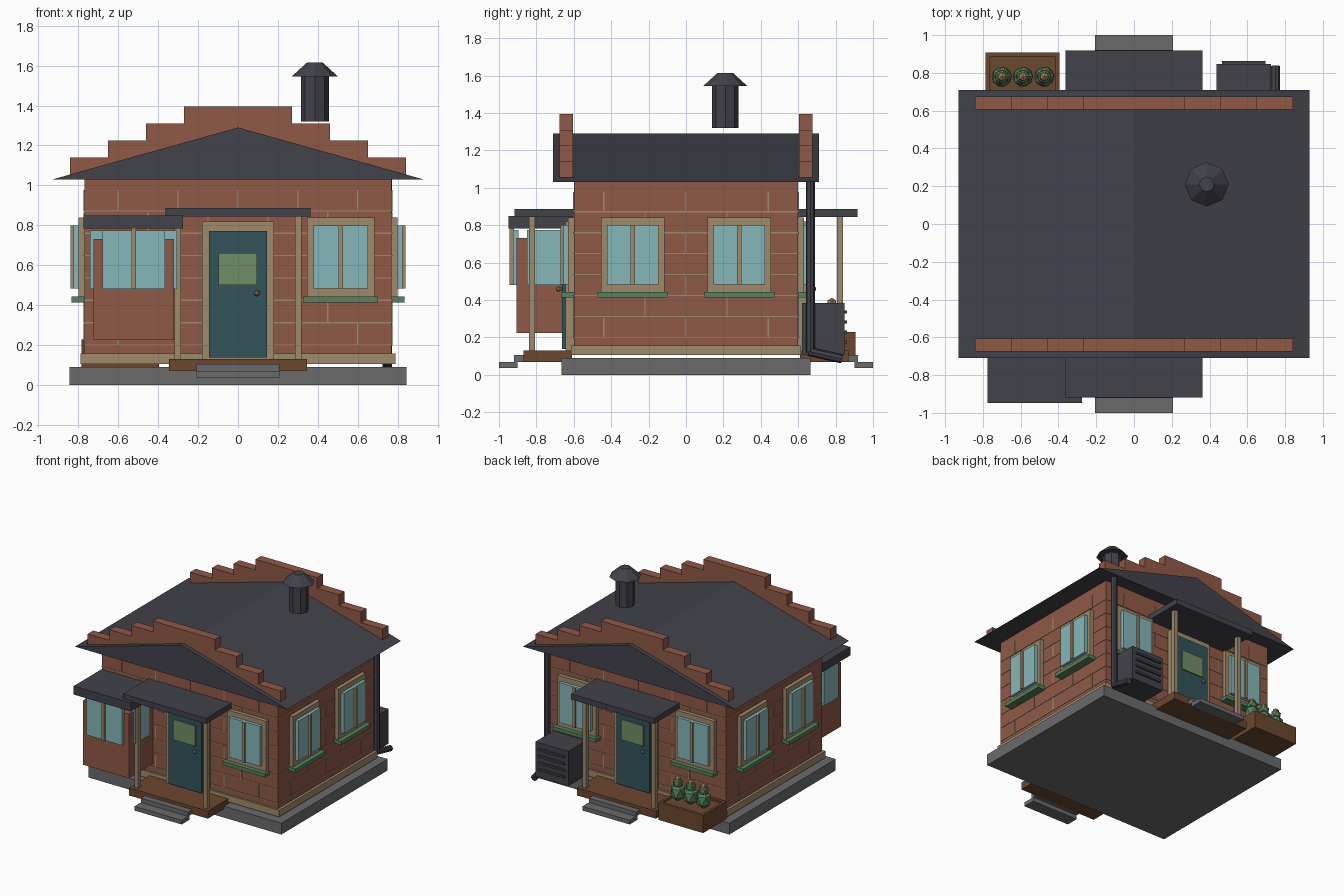
import bpy, bmesh, math
from mathutils import Matrix, Vector

if "Cube" in bpy.data.objects:
    bpy.data.objects.remove(bpy.data.objects["Cube"])

def material(name, r, g, b):
    m = bpy.data.materials.new(name)
    m.diffuse_color = (r, g, b, 1)
    m.use_nodes = True
    m.node_tree.nodes["Principled BSDF"].inputs["Base Color"].default_value = m.diffuse_color
    return m

BRICK = material("brick red", 0.28, 0.10, 0.063)
SLATE = material("dark slate", 0.054, 0.054, 0.07)
STONE = material("grey stone", 0.145, 0.147, 0.152)
WOOD = material("brown wood", 0.15, 0.065, 0.028)
TAN = material("tan trim", 0.35, 0.26, 0.155)
TEAL = material("teal door", 0.032, 0.09, 0.105)
GLASS = material("blue glass", 0.24, 0.47, 0.49)
GREEN = material("leaf green", 0.095, 0.22, 0.11)
OLIVE = material("olive pane", 0.165, 0.275, 0.135)
COPPER = material("copper", 0.43, 0.22, 0.10)

def finish(name, bm, mat, angle=0):
    bm.transform(Matrix.Rotation(math.radians(angle), 4, 'Z'))
    bmesh.ops.recalc_face_normals(bm, faces=bm.faces)
    me = bpy.data.meshes.new(name)
    bm.to_mesh(me)
    bm.free()
    me.materials.append(mat)
    ob = bpy.data.objects.new(name, me)
    bpy.context.collection.objects.link(ob)
    return ob

def boxes(name, mat, items, angle=0):
    """items: (x0, x1, y0, y1, z0, z1); turned about z by angle."""
    bm = bmesh.new()
    for x0, x1, y0, y1, z0, z1 in items:
        m = Matrix.Translation(((x0 + x1) / 2, (y0 + y1) / 2, (z0 + z1) / 2)) \
            @ Matrix.Diagonal((x1 - x0, y1 - y0, z1 - z0, 1))
        bmesh.ops.create_cube(bm, size=1, matrix=m)
    return finish(name, bm, mat, angle)

def tube(name, mat, a, b, r1, r2, sides=8):
    a, b = Vector(a), Vector(b)
    d = b - a
    bm = bmesh.new()
    m = Matrix.Translation((a + b) / 2) @ d.to_track_quat('Z', 'Y').to_matrix().to_4x4()
    bmesh.ops.create_cone(bm, cap_ends=True, segments=sides, radius1=r1, radius2=r2,
                          depth=d.length, matrix=m)
    return finish(name, bm, mat)

def ball(name, mat, c, r, sz=1, angle=0, sub=1):
    bm = bmesh.new()
    bmesh.ops.create_icosphere(bm, subdivisions=sub, radius=r,
                               matrix=Matrix.Translation(c) @ Matrix.Diagonal((1, 1, sz, 1)))
    return finish(name, bm, mat, angle)

# Foundation, walls and skirting
WX, WY = 0.77, 0.60
boxes("foundation", STONE, [(-0.845, 0.845, -0.665, 0.665, 0, 0.09)])
boxes("walls", BRICK, [(-WX, WX, -WY, WY, 0.105, 1.03)])
boxes("skirting", TAN, [(-0.79, 0.79, -0.615, 0.615, 0.105, 0.158)])

# Mortar joints on each wall
def mortar(angle, half, dist, step):
    y0, y1, w = -dist - 0.004, -dist + 0.004, 0.003
    items = []
    for i in range(7):
        z = 0.2 + 0.112 * i
        items.append((-half, half, y0, y1, z - w, z + w))
        n = int(half / step) + 1
        for k in range(-n, n + 1):
            u = (k + 0.5 * (i % 2)) * step
            if abs(u) < half - 0.03:
                items.append((u - w, u + w, y0, y1, z, z + 0.105))
    boxes("mortar_joints", TAN, items, angle)

for a in (0, 180):
    mortar(a, WX, WY, 0.30)
    mortar(a + 90, WY, WX, 0.44)

# Gable roof prism
bm = bmesh.new()
tri = [bm.verts.new(p) for p in ((-0.93, -0.71, 1.03), (0.93, -0.71, 1.03), (0, -0.71, 1.29))]
face = bm.faces.new(tri)
ext = bmesh.ops.extrude_face_region(bm, geom=[face], use_keep_orig=True)
bmesh.ops.translate(bm, vec=(0, 1.42, 0),
                    verts=[v for v in ext["geom"] if isinstance(v, bmesh.types.BMVert)])
finish("roof", bm, SLATE)

# Stepped parapets over both gables
steps = [(-0.27, 0.27, 1.395)]
for i, top in enumerate((1.31, 1.225, 1.14)):
    x0, x1 = 0.27 + 0.191 * i, 0.27 + 0.191 * (i + 1)
    steps += [(x0, x1, top), (-x1, -x0, top)]
for a, nm in ((0, "front_parapet"), (180, "back_parapet")):
    boxes(nm, BRICK, [(x0, x1, -0.675, -0.605, 1.05, t) for x0, x1, t in steps], a)

# Chimney flue and cap
tube("chimney_pipe", SLATE, (0.385, 0.21, 1.32), (0.385, 0.21, 1.55), 0.07, 0.07)
tube("chimney_cap", SLATE, (0.385, 0.21, 1.545), (0.385, 0.21, 1.615), 0.117, 0.04)

# Windows: frame, panes, mullion and sill, standing off the wall
def window(u, dist, angle):
    d = -dist
    boxes("window_frame", TAN, [(u - 0.17, u + 0.17, d - 0.03, d, 0.44, 0.84)], angle)
    boxes("window_glass", GLASS, [(u - 0.137, u + 0.137, d - 0.055, d - 0.03, 0.483, 0.80)], angle)
    boxes("window_mullion", TAN, [(u - 0.011, u + 0.011, d - 0.07, d - 0.05, 0.483, 0.80)], angle)
    boxes("window_sill", GREEN, [(u - 0.187, u + 0.187, d - 0.065, d - 0.0, 0.413, 0.442)], angle)

window(0.515, WY, 0)
for u in (-0.515, 0.515):
    window(u, WY, 180)
for a in (90, 270):
    for u in (-0.285, 0.285):
        window(u, WX, a)

# Door with porch, front and back
for a, side in ((0, "front"), (180, "back")):
    boxes(side + "_door_casing", TAN, [(-0.18, 0.18, -0.645, -0.60, 0.13, 0.82)], a)
    boxes(side + "_door", TEAL, [(-0.145, 0.145, -0.662, -0.62, 0.138, 0.772)], a)
    boxes(side + "_door_pane", OLIVE, [(-0.098, 0.095, -0.671, -0.662, 0.50, 0.66)], a)
    ball(side + "_door_knob", COPPER, (0.095, -0.68, 0.46), 0.017, 1, a)
    boxes(side + "_porch_deck", WOOD, [(-0.345, 0.345, -0.87, -0.61, 0.07, 0.13)], a)
    boxes(side + "_porch_steps", STONE, [(-0.207, 0.207, -1.0, -0.90, 0.037, 0.07),
                                         (-0.207, 0.207, -0.92, -0.85, 0.07, 0.105)], a)
    boxes(side + "_porch_posts", TAN, [(s * 0.302 - 0.016, s * 0.302 + 0.016, -0.84, -0.806,
                                        0.13, 0.845) for s in (-1, 1)], a)
    boxes(side + "_porch_canopy", SLATE, [(-0.363, 0.363, -0.918, -0.60, 0.843, 0.887)], a)

# Bay window at the front left
boxes("bay_body", BRICK, [(-0.725, -0.322, -0.905, -0.60, 0.225, 0.732)])
boxes("bay_front_glass", GLASS, [(-0.68, -0.366, -0.925, -0.895, 0.48, 0.775)])
boxes("bay_side_glass", GLASS, [(-0.742, -0.305, -0.85, -0.665, 0.48, 0.775)])
boxes("bay_mullion", TAN, [(-0.533, -0.511, -0.943, -0.92, 0.48, 0.785)])
boxes("bay_roof", SLATE, [(-0.775, -0.275, -0.948, -0.60, 0.783, 0.85)])

# Cooling unit with louvres at the back
boxes("cooling_unit", SLATE, [(0.437, 0.725, 0.62, 0.847, 0.11, 0.385)])
boxes("cooling_louvres", SLATE, [(0.465, 0.695, 0.84, 0.862, z - 0.008, z + 0.008)
                                 for z in (0.335, 0.282, 0.229, 0.176)])

# Rain pipe with sloping outlet
tube("rain_pipe", SLATE, (0.748, 0.665, 0.12), (0.748, 0.665, 1.03), 0.024, 0.024)
tube("rain_pipe_outlet", SLATE, (0.748, 0.655, 0.125), (0.748, 0.835, 0.085), 0.024, 0.024)

# Planter with three flowering plants
boxes("planter_box", WOOD, [(-0.785, -0.395, 0.615, 0.907, 0.088, 0.215)])
boxes("planter_rim", WOOD, [(-0.785, -0.395, 0.885, 0.907, 0.21, 0.228),
                            (-0.785, -0.395, 0.615, 0.64, 0.21, 0.228),
                            (-0.785, -0.765, 0.64, 0.885, 0.21, 0.228),
                            (-0.415, -0.395, 0.64, 0.885, 0.21, 0.228)])
for x in (-0.70, -0.588, -0.475):
    ball("plant_leaves", GREEN, (x, 0.78, 0.285), 0.06, 1.25)
    ball("plant_bud", GREEN, (x, 0.78, 0.355), 0.042, 1)
    ball("plant_flower", COPPER, (x, 0.78, 0.385), 0.027, 1)
